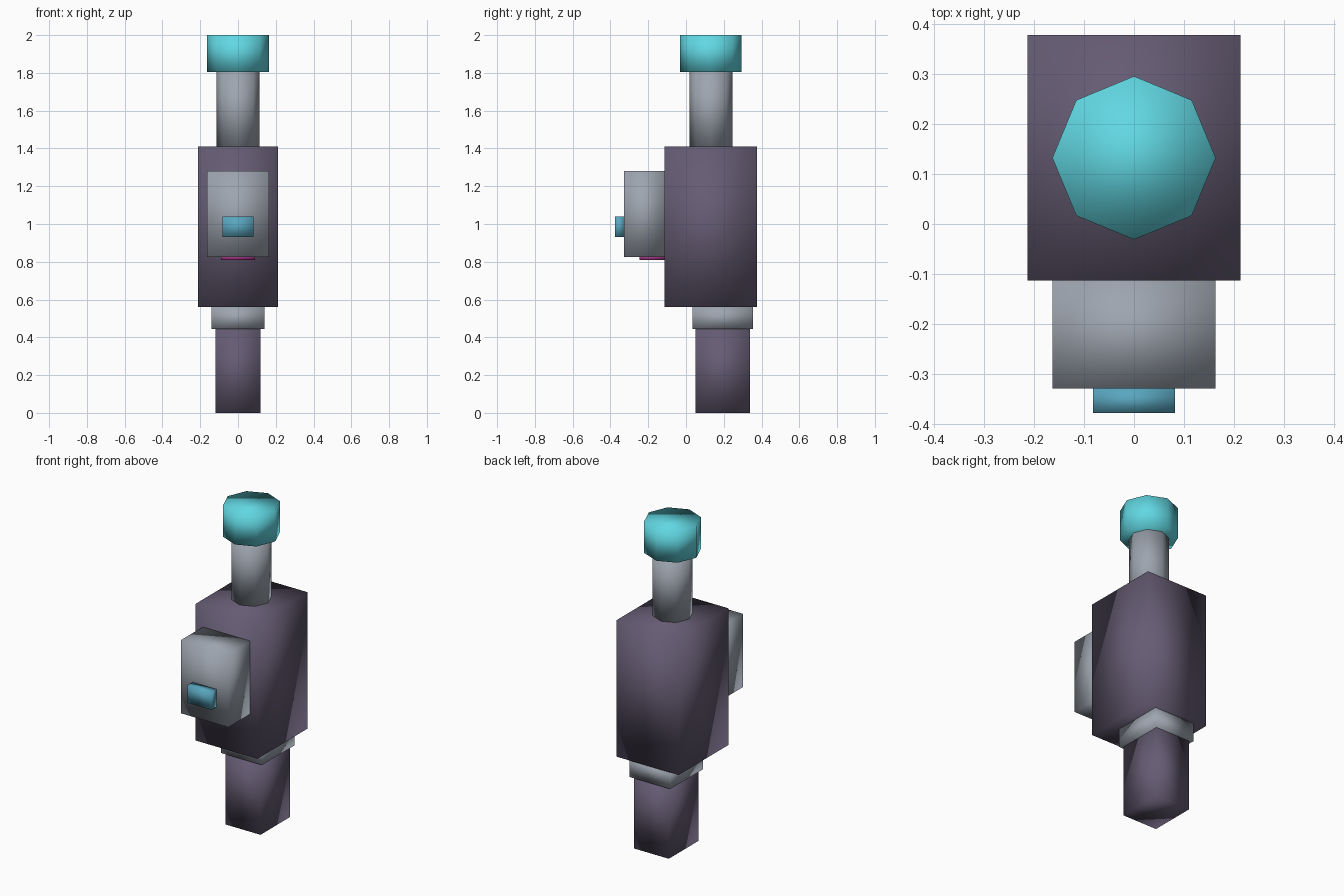
import bpy
import bmesh
from math import pi
from mathutils import Matrix

cube = bpy.data.objects.get("Cube")
if cube:
    bpy.data.objects.remove(cube, do_unlink=True)


def material(name, rgb):
    mat = bpy.data.materials.new(name)
    mat.use_nodes = True
    mat.diffuse_color = (*rgb, 1)
    mat.node_tree.nodes["Principled BSDF"].inputs["Base Color"].default_value = (*rgb, 1)
    return mat


purple = material("dark purple", (0.13, 0.105, 0.17))
grey = material("cool grey", (0.34, 0.375, 0.43))
cyan = material("bright cyan", (0.12, 0.68, 0.76))
blue = material("soft blue", (0.10, 0.38, 0.52))
magenta = material("magenta", (0.35, 0.03, 0.22))


def finish(name, bm, mat):
    """Turn a bmesh into a softly shaded object."""
    mesh = bpy.data.meshes.new(name)
    bmesh.ops.recalc_face_normals(bm, faces=bm.faces)
    for face in bm.faces:
        face.smooth = True
    bm.to_mesh(mesh)
    bm.free()
    mesh.materials.append(mat)
    bpy.context.collection.objects.link(bpy.data.objects.new(name, mesh))


def box(name, half_width, y0, y1, z0, z1, mat):
    bm = bmesh.new()
    place = Matrix.Translation((0, (y0 + y1) / 2, (z0 + z1) / 2))
    size = Matrix.Diagonal((2 * half_width, y1 - y0, z1 - z0, 1))
    bmesh.ops.create_cube(bm, size=1, matrix=place @ size)
    finish(name, bm, mat)


def octagon(name, radius, y, z0, z1, mat):
    bm = bmesh.new()
    place = Matrix.Translation((0, y, (z0 + z1) / 2)) @ Matrix.Rotation(pi / 2, 4, "Z")
    bmesh.ops.create_cone(bm, cap_ends=True, segments=8, radius1=radius,
                          radius2=radius, depth=z1 - z0, matrix=place)
    finish(name, bm, mat)


# Lower grip and its collar
box("grip", 0.12, 0.05, 0.34, 0, 0.445, purple)
box("collar", 0.14, 0.035, 0.355, 0.445, 0.56, grey)

# Main body with the front housing, button and underside strip
box("body", 0.213, -0.113, 0.377, 0.56, 1.41, purple)
box("front_housing", 0.163, -0.328, -0.113, 0.825, 1.28, grey)
box("front_button", 0.082, -0.377, -0.328, 0.93, 1.04, blue)
box("underside_strip", 0.09, -0.246, -0.113, 0.81, 0.83, magenta)

# Neck and cap
octagon("neck", 0.114, 0.132, 1.41, 1.805, grey)
octagon("cap", 0.163, 0.132, 1.805, 2.0, cyan)
